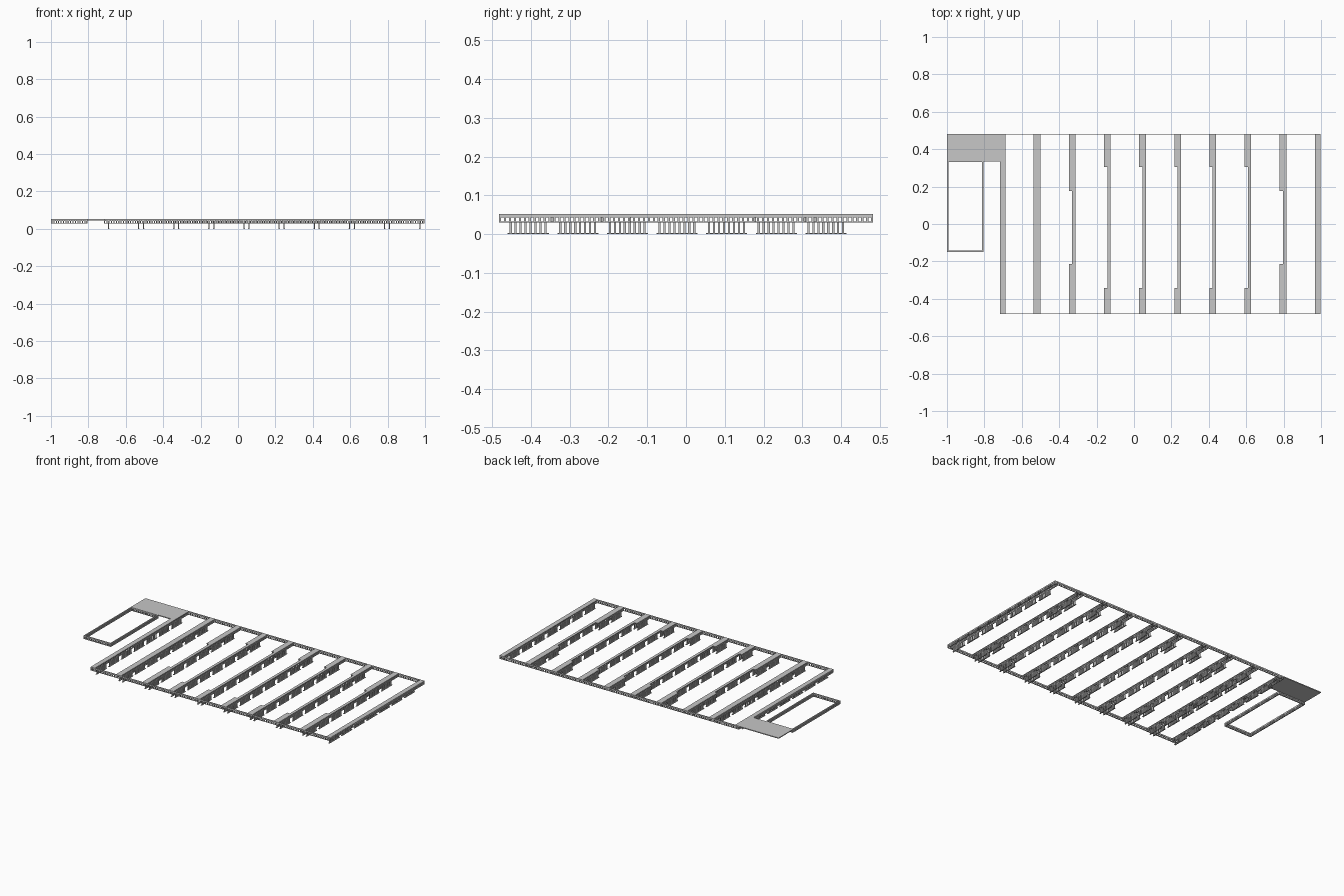
import bpy
import bmesh
from mathutils import Matrix

old = bpy.data.objects.get("Cube")
if old:
    bpy.data.objects.remove(old, do_unlink=True)

steel = bpy.data.materials.new("grey_steel")
steel.use_nodes = True
colour = (0.57, 0.57, 0.57, 1)
steel.diffuse_color = colour
steel.node_tree.nodes["Principled BSDF"].inputs["Base Color"].default_value = colour

TOP, RAIL, BASE = 0.0515, 0.043, 0.0295
FRONT, BACK = -0.4825, 0.4825
RIGHT, LEFT = -0.717, 0.997
PITCH, POST = 0.0128, 0.0055
THICK = 0.005


def box(bm, x0, x1, y0, y1, z0, z1):
    m = Matrix.Translation(((x0 + x1) / 2, (y0 + y1) / 2, (z0 + z1) / 2))
    bmesh.ops.create_cube(bm, size=1, matrix=m @ Matrix.Diagonal((x1 - x0, y1 - y0, z1 - z0, 1)))


def finish(bm, name):
    mesh = bpy.data.meshes.new(name)
    bm.to_mesh(mesh)
    bm.free()
    mesh.materials.append(steel)
    bpy.context.collection.objects.link(bpy.data.objects.new(name, mesh))


def web(bm, axis, at, a, b, t=THICK, pitch=PITCH):
    """Perforated wall running from a to b along the axis, centred on at."""
    def piece(p, q, z0, z1):
        if axis == "x":
            box(bm, p, q, at - t / 2, at + t / 2, z0, z1)
        else:
            box(bm, at - t / 2, at + t / 2, p, q, z0, z1)
    piece(a, b, RAIL, TOP)
    piece(a, b, BASE, BASE + 0.0025)
    # Lengthwise posts share one grid so the holes line up across the joists
    origin = a if axis == "x" else FRONT
    for i in range(int((b - origin) / pitch) + 1):
        p = origin + i * pitch
        if a <= p and p + POST <= b:
            piece(p, p + POST, BASE, RAIL)
    piece(a, a + THICK, BASE, RAIL)
    piece(b - THICK, b, BASE, RAIL)


def legs(bm, x, a, b):
    """Seven groups of slatted legs, each on a thin foot plate."""
    for g in range(7):
        y = -0.46 + g * 0.128
        if y < a or y + 0.106 > b:
            continue
        box(bm, x - 0.004, x + 0.004, y, y + 0.106, 0, 0.003)
        for i in range(8):
            p = y + 0.005 + i * PITCH
            box(bm, x - THICK / 2, x + THICK / 2, p, p + POST, 0.002, BASE + 0.001)


def half_joist(bm, x0, x1, a, b, leg_x):
    box(bm, x0, x1, a, b, 0.0475, TOP)
    web(bm, "y", leg_x, a, b)
    legs(bm, leg_x, a, b)


# Inner joists: a full right half, and a left half that may stop short at both ends
for i in range(8):
    bm = bmesh.new()
    right = -0.5 + i * 0.1878
    left = right - 0.036
    mid = right - 0.018
    half_joist(bm, mid, right, FRONT, BACK, right - 0.005)
    if i == 0:
        spans = [(FRONT, BACK)]
    elif i in (1, 7):
        spans = [(FRONT, -0.214), (0.176, BACK)]
    else:
        spans = [(FRONT, -0.342), (0.305, BACK)]
    for a, b in spans:
        half_joist(bm, left, mid, a, b, left + 0.005)
    finish(bm, f"joist_{i + 1}")

# Edge joists with an outer wall and legs on the inner side
for name, x0, x1, wall, leg in (
    ("right_edge_joist", RIGHT, -0.687, RIGHT + THICK / 2, -0.692),
    ("left_edge_joist", 0.967, LEFT, LEFT - THICK / 2, 0.973),
):
    bm = bmesh.new()
    half_joist(bm, x0, x1, FRONT, BACK, leg)
    web(bm, "y", wall, FRONT, BACK)
    finish(bm, name)

# Front and back perforated beams; the back one has one more hole
for name, y, holes in (("front_beam", FRONT + THICK / 2, 134), ("back_beam", BACK - THICK / 2, 135)):
    bm = bmesh.new()
    web(bm, "x", y, RIGHT, LEFT, pitch=(LEFT - RIGHT) / holes)
    finish(bm, name)

# Corner landing plate
bm = bmesh.new()
box(bm, -1, -0.687, 0.335, BACK, 0.046, TOP)
finish(bm, "landing_plate")

# Open side frame
bm = bmesh.new()
for x in (-0.9965, -0.8085):
    web(bm, "y", x, -0.149, 0.338, 0.007)
for y in (-0.1455, 0.3345):
    web(bm, "x", y, -1, -0.805, 0.007)
finish(bm, "side_frame")
